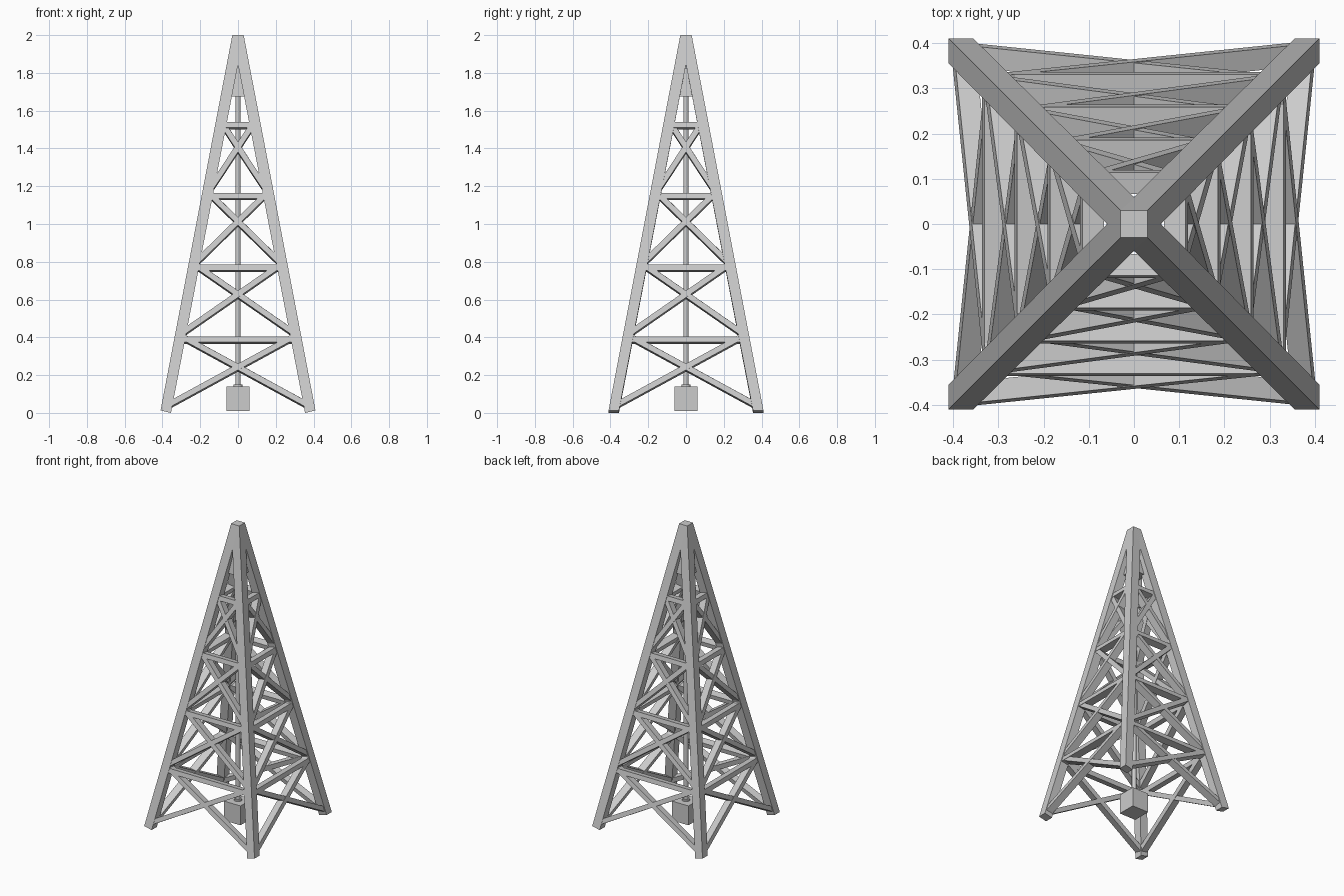
import bpy, bmesh
from mathutils import Vector, Matrix
from math import pi

if "Cube" in bpy.data.objects:
    bpy.data.objects.remove(bpy.data.objects["Cube"])

SLOPE = 0.191                      # inward lean of each side per unit height
BOX = [(0, 1, 2, 3), (7, 6, 5, 4), (0, 4, 5, 1),
       (1, 5, 6, 2), (2, 6, 7, 3), (3, 7, 4, 0)]


def make(name, verts, faces=BOX):
    bm = bmesh.new()
    vs = [bm.verts.new(v) for v in verts]
    for f in faces:
        bm.faces.new([vs[i] for i in f])
    bmesh.ops.recalc_face_normals(bm, faces=bm.faces)
    me = bpy.data.meshes.new(name)
    bm.to_mesh(me)
    bm.free()
    ob = bpy.data.objects.new(name, me)
    bpy.context.collection.objects.link(ob)
    return ob


def frustum(name, h0, z0, h1, z1):
    ring = [(-1, -1), (1, -1), (1, 1), (-1, 1)]
    return make(name, [(x * h, y * h, z) for h, z in ((h0, z0), (h1, z1)) for x, y in ring])


# Four leaning corner legs meeting at the top
for i, (sx, sy) in enumerate([(-1, -1), (1, -1), (1, 1), (-1, 1)]):
    lo = [(sx * x, sy * y, z) for x, y, z in
          ((0.355, 0.355, 0), (0.41, 0.355, 0.013), (0.41, 0.41, 0.013), (0.355, 0.41, 0))]
    hi = [(sx * x, sy * y, 2) for x, y in
          ((-0.03, -0.03), (0.03, -0.03), (0.03, 0.03), (-0.03, 0.03))]
    make(f"corner_leg_{i + 1}", lo + hi)

NORMAL = Vector((0, -1, SLOPE)).normalized()


def brace(name, x0, z0, x1, z1, side, inset, width=0.03, depth=0.048):
    # Flat bar lying in the leaning plane of one side
    a = Vector((x0, -(0.41 - SLOPE * z0), z0))
    b = Vector((x1, -(0.41 - SLOPE * z1), z1))
    w = (b - a).cross(NORMAL).normalized() * width / 2
    verts = [p + s * w - NORMAL * d for p in (a, b)
             for s, d in ((-1, inset), (1, inset), (1, inset + depth), (-1, inset + depth))]
    rot = Matrix.Rotation(side * pi / 2, 4, 'Z')
    make(name, [rot @ v for v in verts])


def leg_x(z):
    return 0.383 - 0.1925 * z


# Horizontal girts and crossed braces on all four sides
for side in range(4):
    for k, z in enumerate((0.39, 0.77, 1.15, 1.525)):
        brace(f"girt_{side + 1}_{k + 1}", -leg_x(z), z, leg_x(z), z, side, 0.002)
    for k, (z0, z1) in enumerate(((0.04, 0.41), (0.42, 0.79), (0.79, 1.17), (1.17, 1.54))):
        for s, label in ((1, "a"), (-1, "b")):
            brace(f"cross_brace_{side + 1}_{k + 1}{label}", s * leg_x(z0), z0,
                  -s * leg_x(z1), z1, side, 0.003 + 0.001 * s)

# Crown block under the peak and the base block on the ground
frustum("crown_block", 0.055, 1.675, 0.03, 1.88)
frustum("base_block", 0.061, 0.01, 0.061, 0.14)


# Central drill pipe with a low collar
def cylinder(name, r, z0, z1):
    bpy.ops.mesh.primitive_cylinder_add(vertices=16, radius=r, depth=z1 - z0,
                                        location=(0, 0, (z0 + z1) / 2))
    bpy.context.object.name = name
    bpy.ops.object.shade_smooth_by_angle()


cylinder("drill_pipe", 0.014, 0.13, 1.70)
cylinder("pipe_collar", 0.024, 0.135, 0.15)
